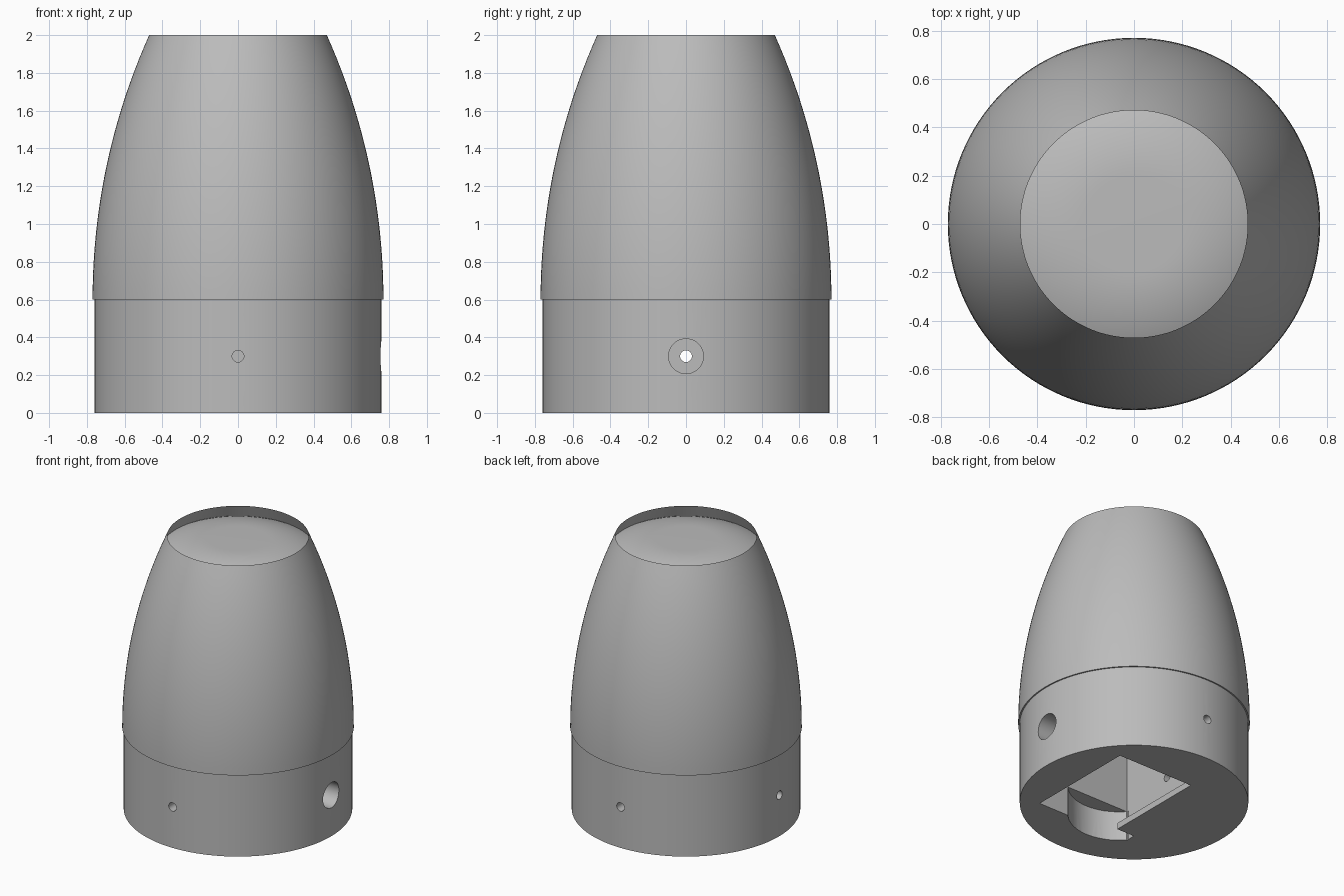
import bpy, bmesh, math
from mathutils import Matrix, Vector

cube = bpy.data.objects.get("Cube")
if cube:
    bpy.data.objects.remove(cube, do_unlink=True)

grey = bpy.data.materials.new("plain grey")
grey.use_nodes = True
COLOUR = (0.5, 0.5, 0.5, 1)
grey.diffuse_color = COLOUR
grey.node_tree.nodes["Principled BSDF"].inputs["Base Color"].default_value = COLOUR


def add_object(name, bm):
    bmesh.ops.recalc_face_normals(bm, faces=bm.faces)
    mesh = bpy.data.meshes.new(name)
    bm.to_mesh(mesh)
    bm.free()
    mesh.materials.append(grey)
    obj = bpy.data.objects.new(name, mesh)
    bpy.context.collection.objects.link(obj)
    return obj


def lathe(name, profile, steps=128):
    """Spin a radius/height profile that starts and ends on the axis."""
    bm = bmesh.new()
    verts = [bm.verts.new((r, 0, z)) for r, z in profile]
    edges = [bm.edges.new(pair) for pair in zip(verts, verts[1:])]
    bmesh.ops.spin(bm, geom=verts + edges, cent=(0, 0, 0), axis=(0, 0, 1),
                   angle=math.tau, steps=steps, use_duplicate=False)
    bmesh.ops.remove_doubles(bm, verts=bm.verts, dist=0.0005)
    return add_object(name, bm)


def box(name, low, high):
    low, high = Vector(low), Vector(high)
    bm = bmesh.new()
    bmesh.ops.create_cube(bm, size=1, matrix=Matrix.Translation((low + high) / 2)
                          @ Matrix.Diagonal((*(high - low), 1)))
    return add_object(name, bm)


def rod(name, start, end, radius):
    start, end = Vector(start), Vector(end)
    turn = (end - start).to_track_quat("Z", "Y").to_matrix().to_4x4()
    bm = bmesh.new()
    bmesh.ops.create_cone(bm, cap_ends=True, segments=48, radius1=radius, radius2=radius,
                          depth=(end - start).length,
                          matrix=Matrix.Translation((start + end) / 2) @ turn)
    return add_object(name, bm)


# Outer curve: a large arc, upright at the shoulder and leaning in at the rim
SHOULDER, RIM, ARC = 0.6, 2.0, 3.42


def outer_radius(z):
    return 0.77 - ARC + math.sqrt(ARC ** 2 - (z - SHOULDER) ** 2)


shell = [(outer_radius(z), z) for z in
         [SHOULDER + (RIM - SHOULDER) * i / 24 for i in range(25)]]

# Sharp rim, inner wall, then a flat-topped dome closing the mouth
DOME_TOP, FLAT, BEND = 1.98, 0.2, 0.7
dome = []
for i in range(11):
    a = math.radians(26) * (1 - i / 10)
    dome.append((FLAT + BEND * math.sin(a), DOME_TOP - BEND * (1 - math.cos(a))))

body = lathe("body", [(0, 0), (0.76, 0), (0.76, SHOULDER)] + shell + dome + [(0, DOME_TOP)])

# Cavity opening through the base, with a side relief and drilled holes
HOLE_Z = 0.3
cutters = [
    box("cavity_cutter", (-0.288, -0.415, 0.046), (0.47, 0.415, 1.0)),
    box("mouth_cutter", (-0.145, -0.415, -0.1), (0.47, 0.415, 0.1)),
    box("lip_gap_cutter", (-0.288, -0.415, -0.1), (-0.1, -0.345, 0.1)),
    rod("port_cutter", (0.4, 0, HOLE_Z), (0.9, 0, HOLE_Z), 0.092),
    rod("pin_hole_cutter", (-0.9, 0, HOLE_Z), (-0.2, 0, HOLE_Z), 0.031),
]
for side, name in ((-1, "front"), (1, "back")):
    cutters.append(rod(name + "_hole_cutter", (0, side * 0.9, HOLE_Z),
                       (0, side * 0.66, HOLE_Z), 0.031))

# Round relief, kept to the part beyond the cavity wall
relief = rod("relief_cutter", (-0.03, -0.19, -0.1), (-0.03, -0.19, 0.217), 0.34)
bm = bmesh.new()
bm.from_mesh(relief.data)
cut = bmesh.ops.bisect_plane(bm, geom=bm.verts[:] + bm.edges[:] + bm.faces[:],
                             plane_co=(0, -0.4, 0), plane_no=(0, 1, 0), clear_outer=True)
bmesh.ops.holes_fill(bm, edges=[e for e in bm.edges if e.is_boundary])
bmesh.ops.recalc_face_normals(bm, faces=bm.faces)
bm.to_mesh(relief.data)
bm.free()
cutters.append(relief)

for cutter in cutters:
    mod = body.modifiers.new(cutter.name, "BOOLEAN")
    mod.operation, mod.solver, mod.object = "DIFFERENCE", "EXACT", cutter

# Bake the cuts and drop the cutters
bpy.context.view_layer.update()
final = bpy.data.meshes.new_from_object(
    body.evaluated_get(bpy.context.evaluated_depsgraph_get()))
body.modifiers.clear()
body.data = final
for cutter in cutters:
    bpy.data.objects.remove(cutter, do_unlink=True)

bpy.ops.object.select_all(action="DESELECT")
body.select_set(True)
bpy.context.view_layer.objects.active = body
bpy.ops.object.shade_smooth_by_angle(angle=math.radians(25))
